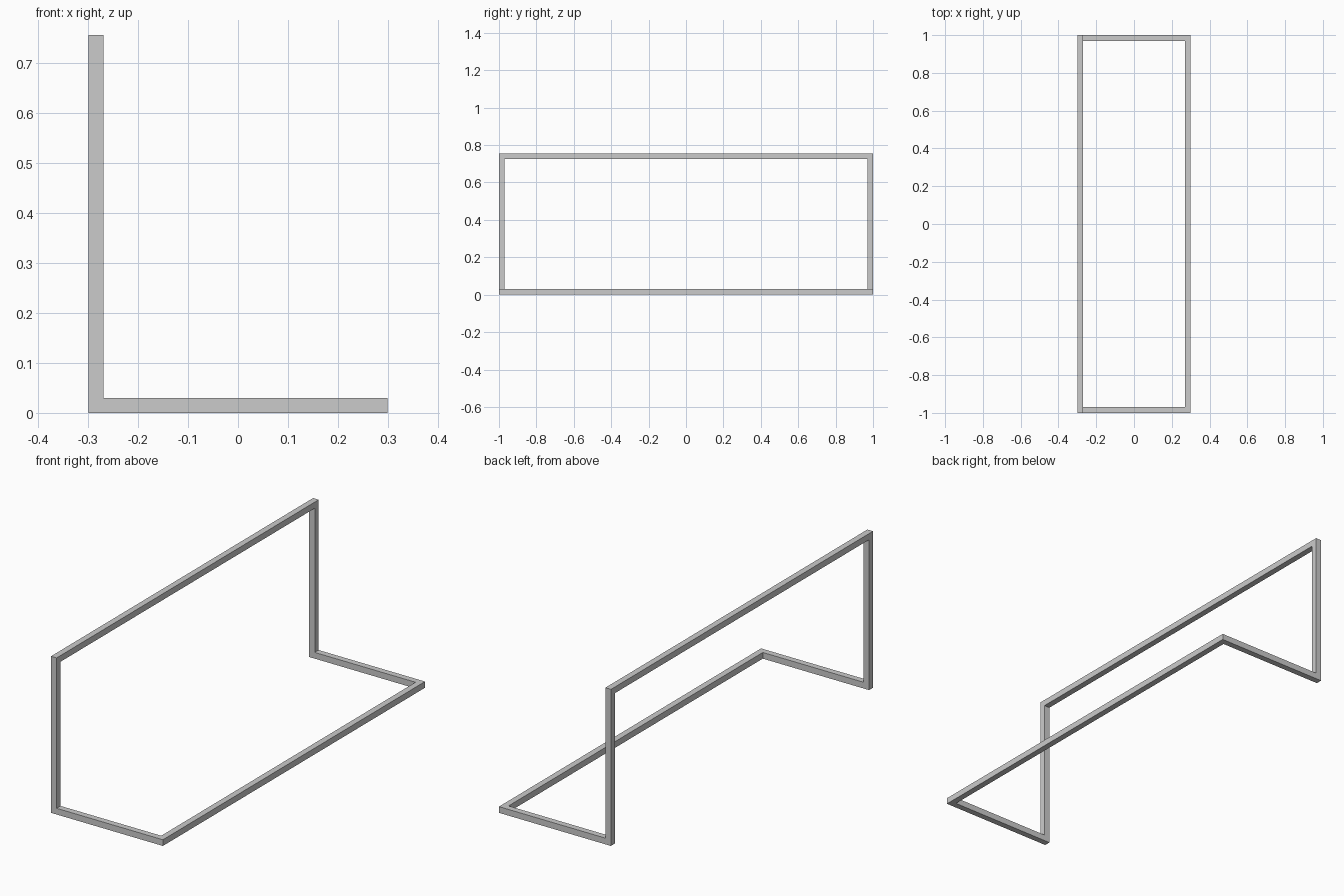
import bpy, bmesh
from mathutils import Vector

if "Cube" in bpy.data.objects:
    bpy.data.objects.remove(bpy.data.objects["Cube"])

HALF_W, HALF_L, HEIGHT, BAR = 0.299, 1.0, 0.756, 0.03
h = BAR / 2
x, y, lo, hi = HALF_W - h, HALF_L - h, h, HEIGHT - h

# Centre line of the bent frame: a floor "U" joined to an upright "U"
path = [Vector(p) for p in (
    (x, -y, lo), (x, y, lo), (-x, y, lo),
    (-x, y, hi), (-x, -y, hi), (-x, -y, lo))]
n = len(path)


def mitre_ring(bm, corner, along, other, section):
    """Square section at a corner, slid along the bar onto the mitre plane."""
    return [bm.verts.new(corner + t + along * t.dot(other)) for t in section]


bm = bmesh.new()
for i in range(n):
    before, a, b, after = (path[(i + k) % n] for k in (-1, 0, 1, 2))
    d = (b - a).normalized()
    u = Vector((d.y, d.z, d.x))
    v = d.cross(u)
    section = [(u * su + v * sv) * h for su, sv in ((-1, -1), (1, -1), (1, 1), (-1, 1))]
    start = mitre_ring(bm, a, d, (before - a).normalized(), section)
    end = mitre_ring(bm, b, -d, (after - b).normalized(), section)
    # Four sides of this bar
    for k in range(4):
        m = (k + 1) % 4
        bm.faces.new((start[k], start[m], end[m], end[k]))

# Weld the mitred corners into one continuous square tube
bmesh.ops.remove_doubles(bm, verts=bm.verts, dist=1e-5)
bmesh.ops.recalc_face_normals(bm, faces=bm.faces)
mesh = bpy.data.meshes.new("bent_frame")
bm.to_mesh(mesh)
bm.free()
bpy.context.collection.objects.link(bpy.data.objects.new("bent_frame", mesh))
